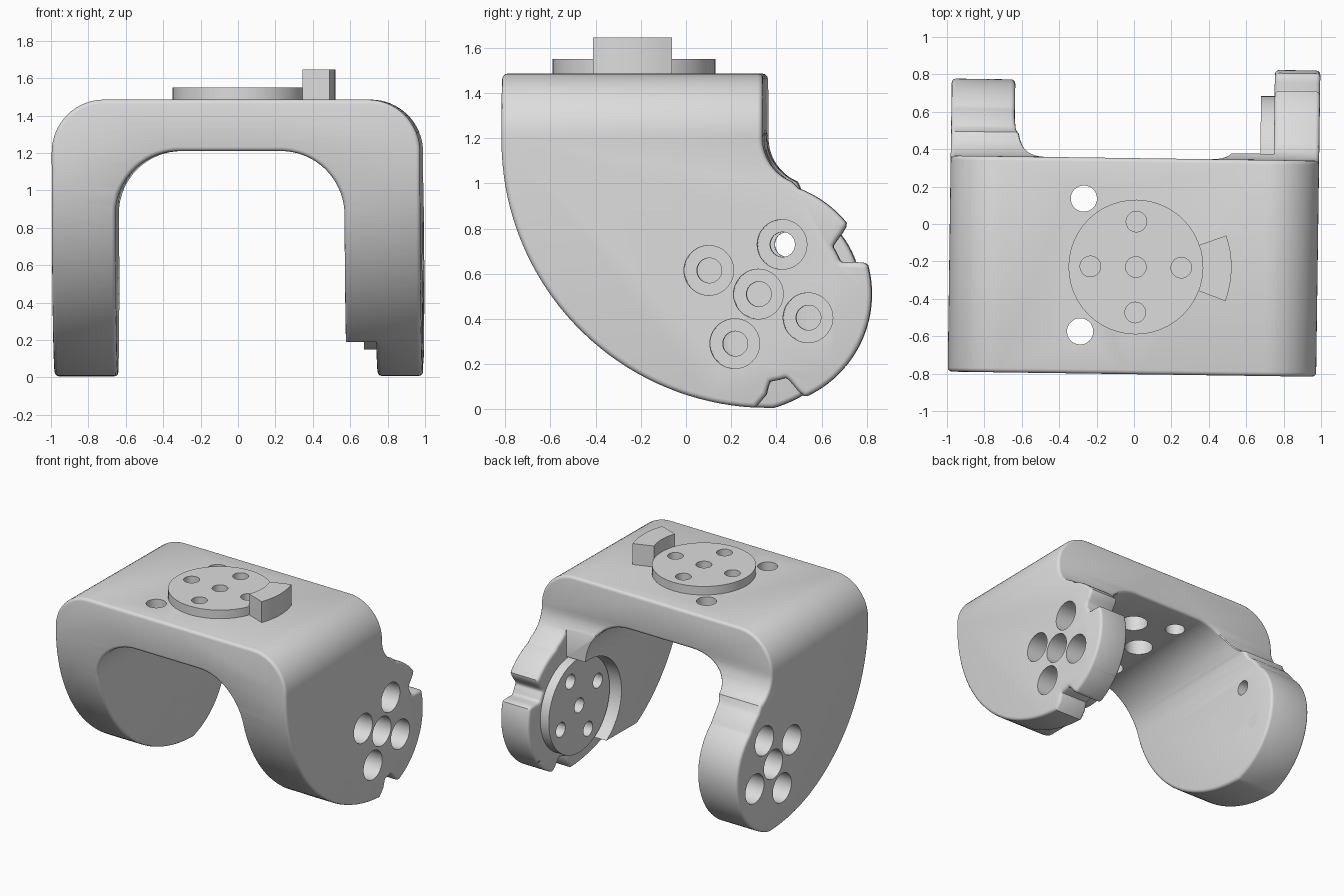
import bpy, bmesh, math
from math import sin, cos, radians, hypot

cube = bpy.data.objects.get("Cube")
if cube:
    bpy.data.objects.remove(cube, do_unlink=True)

GREY = (0.72, 0.72, 0.72, 1)
grey = bpy.data.materials.new("light_grey")
grey.use_nodes = True
grey.diffuse_color = GREY
grey.node_tree.nodes["Principled BSDF"].inputs["Base Color"].default_value = GREY

TWIST = radians(-0.8)                # the whole bracket sits slightly turned
PY, PZ, PITCH = 0.334, 0.51, 0.243   # arm pivot and bolt circle radius


def loft(name, *solids):
    """Each solid is a list of equal-length point loops, skinned and capped."""
    bm = bmesh.new()
    for loops in solids:
        rings = [[bm.verts.new(p) for p in loop] for loop in loops]
        n = len(rings[0])
        for a, b in zip(rings, rings[1:]):
            for i in range(n):
                j = (i + 1) % n
                bm.faces.new((a[i], a[j], b[j], b[i]))
        bm.faces.new(rings[0])
        bm.faces.new(rings[-1])
    bmesh.ops.recalc_face_normals(bm, faces=bm.faces)
    mesh = bpy.data.meshes.new(name)
    bm.to_mesh(mesh)
    bm.free()
    mesh.materials.append(grey)
    ob = bpy.data.objects.new(name, mesh)
    bpy.context.collection.objects.link(ob)
    return ob


def arc(cx, cy, r, a0, a1, n):
    return [(cx + r * cos(radians(a0 + (a1 - a0) * i / n)),
             cy + r * sin(radians(a0 + (a1 - a0) * i / n))) for i in range(n + 1)]


def bore(axis, u, v, steps):
    """Stepped cylinder along x or z; steps are (position, radius)."""
    out = []
    for t, r in steps:
        ring = arc(u, v, r, 0, 352.5, 47)
        out.append([(t, p, q) if axis == "x" else (p, q, t) for p, q in ring])
    return out


def boolean(ob, cutter, op="DIFFERENCE"):
    """Boolean that moves on to the next solver if one returns nothing."""
    for solver in ("EXACT", "MANIFOLD"):
        backup = ob.data.copy()
        mod = ob.modifiers.new("cut", "BOOLEAN")
        mod.operation, mod.object, mod.solver = op, cutter, solver
        bpy.context.view_layer.objects.active = ob
        bpy.ops.object.modifier_apply(modifier=mod.name)
        if len(ob.data.polygons) > 20:
            return
        ob.data = backup


def bolt_circle(u, v, start):
    return [(u + PITCH * cos(radians(start + 90 * k)),
             v + PITCH * sin(radians(start + 90 * k))) for k in range(4)]


# Arch seen from the front, with rounded outer and inner corners
arch = ([(0.985, -0.2)] + arc(0.705, 1.205, 0.28, 0, 90, 16)
        + arc(-0.705, 1.205, 0.28, 90, 180, 16)
        + [(-0.985, -0.2), (-0.645, -0.2)] + arc(-0.305, 0.87, 0.34, 180, 90, 18)
        + arc(0.24, 0.87, 0.34, 90, 0, 18) + [(0.58, -0.2)])
frame = loft("bracket_frame", [[(x, y, z) for x, z in arch] for y in (-1.2, 1.2)])


# Side outline: notched disc on the +x arm, smaller plain lobe on the -x arm
def disc(a):
    depth = 0
    for centre in (27, -77):
        t = min(1, max(0, (12 - abs(a - centre)) / 7))
        depth += 0.11 * t * t * (3 - 2 * t)
    return 0.5 - depth


def lobe(a):
    if a > 0:
        return 0.43 + 0.05 * max(0, (a - 50) / 20)
    return 0.43 + 0.075 * (a / 85) ** 2


def side(x, radius):
    pts = [(-0.803, 1.7), (0.352, 1.7)] + arc(0.56, 1.2, 0.208, 180, 248, 12)
    for i in range(104):
        a = radians(69 - 1.5 * i)
        r = radius(69 - 1.5 * i)
        pts.append((PY + r * cos(a), PZ + r * sin(a)))
    pts += arc(0.381, 1.19, 1.184, 267, 180, 36)
    return [(x, y, z) for y, z in pts]


blank = loft("side_blank", [side(-1.2, lobe), side(-0.05, lobe), side(0.05, disc), side(1.2, disc)])
boolean(frame, blank, "INTERSECT")

# Pocket on the inside of the +x arm
outline = ([(0.385, 1.3), (1.3, 1.3), (1.3, -0.3), (-0.6, -0.3), (-0.6, 0.19)]
           + arc(PY, PZ, 0.375, 238.6, 82.2, 30))
pocket = loft("pocket_cutter", [[(x, y, z) for y, z in outline] for x in (0.3, 0.742)])
boolean(frame, pocket)

# Raised horn discs and the key block on top
top_c = (0.013, -0.23)
top_disc = loft("top_disc", bore("z", *top_c, [(1.47, 0.36), (1.55, 0.36)]))
arm_disc = loft("arm_disc", bore("x", PY, PZ, [(0.67, 0.36), (0.76, 0.36)]))
key = arc(*top_c, 0.358, -20, 20, 8) + arc(*top_c, 0.512, 20, -20, 8)
top_key = loft("top_key", [[(x, y, z) for x, y in key] for z in (1.475, 1.645)])

# Counterbored bolt holes
arm_ring = bolt_circle(PY, PZ, 64.5)
wide, slim = 0.11, 0.055
left = [bore("x", u, v, [(1.2, wide), (0.82, wide), (0.82, slim), (0.4, slim)])
        for u, v in arm_ring + [(PY, PZ)]]
right = [bore("x", u, v, [(-1.2, wide), (-0.75, wide), (-0.75, slim), (-0.4, slim)])
         for u, v in arm_ring]
right.append(bore("x", PY, PZ, [(-1.2, wide), (-0.4, wide)]))
top = [bore("z", u, v, [(1.0, 0.1), (1.4, 0.1), (1.4, slim), (1.8, slim)])
       for u, v in bolt_circle(*top_c, 0) + [top_c]]
top += [bore("z", u, v, [(1.0, 0.07), (1.8, 0.07)]) for u, v in ((-0.27, 0.132), (-0.28, -0.578))]
holes = loft("hole_cutter", *left, *right, *top)
for part in (frame, top_disc, arm_disc):
    boolean(part, holes)

for helper in (blank, pocket, holes):
    bpy.data.objects.remove(helper, do_unlink=True)


# Soft rounded rims along the side outline, leaving holes and pocket crisp
def is_rim(e):
    if len(e.link_faces) != 2 or not e.is_convex or e.calc_face_angle(0) < radians(45):
        return False
    n1, n2 = (f.normal for f in e.link_faces)
    if not any(abs(a.y) < 0.02 and abs(b.x) < 0.02 for a, b in ((n1, n2), (n2, n1))):
        return False
    x, y, z = (e.verts[0].co + e.verts[1].co) / 2
    hole = hypot(y - PY, z - PZ) < 0.382 or (z > 1.15 and -0.78 < y < 0.34)
    cut = 0.4 < x < 0.75 and (abs(y - 0.385) < 0.003 or abs(z - 0.19) < 0.003)
    return not (hole or cut)


def round_rims(ob):
    for clamp in (False, True):
        bm = bmesh.new()
        bm.from_mesh(ob.data)
        bmesh.ops.remove_doubles(bm, verts=bm.verts, dist=0.004)
        bm.normal_update()
        rims = [e for e in bm.edges if is_rim(e)]
        bmesh.ops.bevel(bm, geom=rims, offset=0.022, offset_type="OFFSET", segments=3,
                        profile=0.5, affect="EDGES", clamp_overlap=clamp)
        sound = all(abs(v.co.x) < 1 and abs(v.co.y) < 0.9 and -0.02 < v.co.z < 1.5
                    for v in bm.verts)
        if sound:
            bm.to_mesh(ob.data)
        bm.free()
        if sound:
            return


round_rims(frame)

# Shading and final placement
for part in (frame, top_disc, arm_disc, top_key):
    bpy.ops.object.select_all(action="DESELECT")
    part.select_set(True)
    bpy.context.view_layer.objects.active = part
    bpy.ops.object.shade_smooth_by_angle(angle=radians(35))
    part.rotation_euler.z = TWIST
